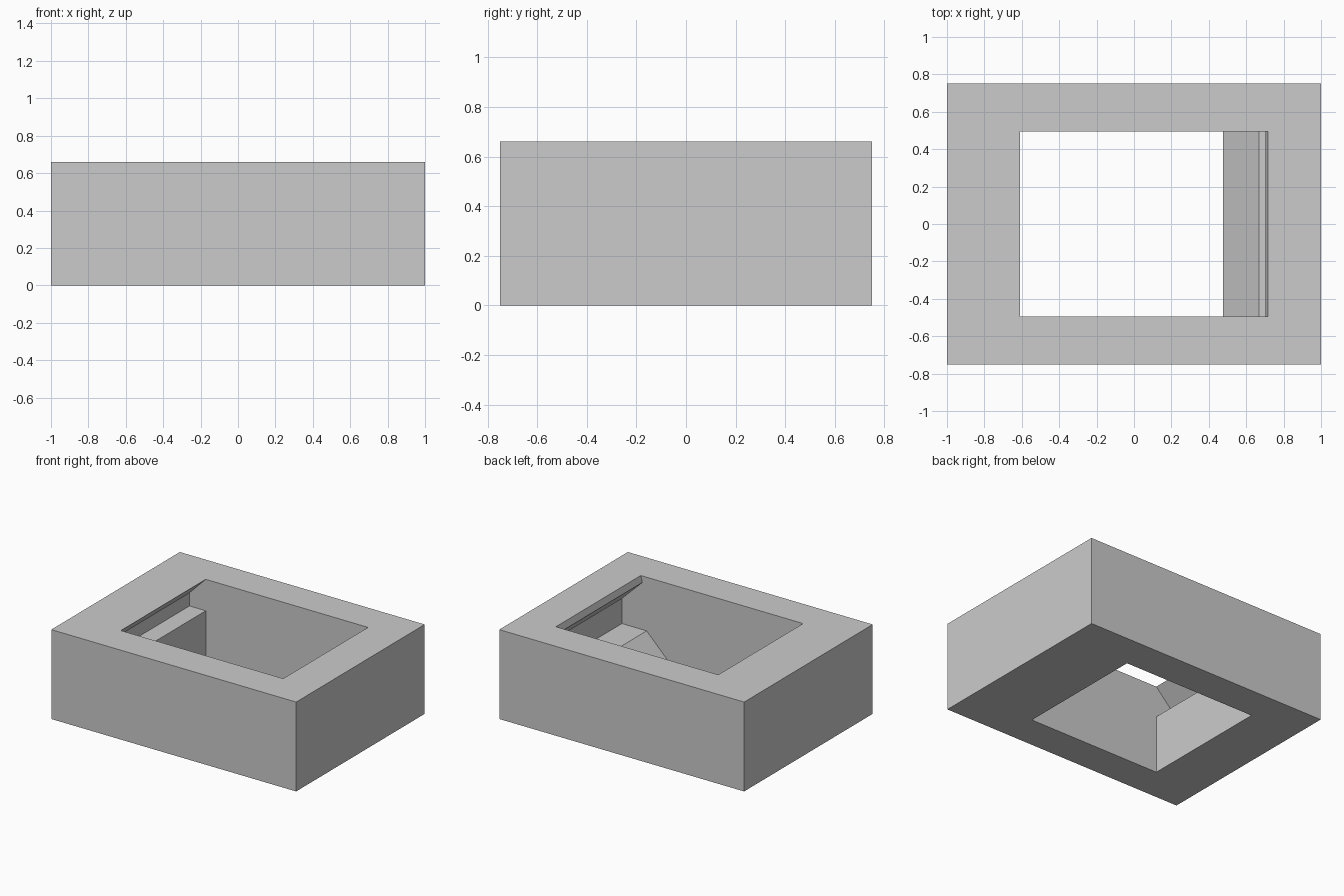
import bpy
import bmesh

default_cube = bpy.data.objects.get("Cube")
if default_cube:
    bpy.data.objects.remove(default_cube, do_unlink=True)

WIDTH, DEPTH, HEIGHT = 2.0, 1.5, 0.66
OPENING_DEPTH = 0.99
MARGIN = 0.2

grey = bpy.data.materials.new("plain_grey")
grey.use_nodes = True
grey.diffuse_color = (0.6, 0.6, 0.6, 1)
grey.node_tree.nodes["Principled BSDF"].inputs["Base Color"].default_value = (0.6, 0.6, 0.6, 1)


def prism(name, profile, depth):
    """Extrude an x-z profile along y, centred on y = 0."""
    bm = bmesh.new()
    face = bm.faces.new([bm.verts.new((x, -depth / 2, z)) for x, z in profile])
    sweep = bmesh.ops.extrude_face_region(bm, geom=[face])
    moved = [v for v in sweep["geom"] if isinstance(v, bmesh.types.BMVert)]
    bmesh.ops.translate(bm, verts=moved, vec=(0, depth, 0))
    bmesh.ops.recalc_face_normals(bm, faces=bm.faces)
    mesh = bpy.data.meshes.new(name)
    bm.to_mesh(mesh)
    bm.free()
    mesh.materials.append(grey)
    obj = bpy.data.objects.new(name, mesh)
    bpy.context.collection.objects.link(obj)
    return obj


# Outer block
half = WIDTH / 2
block = prism("slotted_block",
              [(-half, 0), (half, 0), (half, HEIGHT), (-half, HEIGHT)], DEPTH)

# Through opening: ramp, shelf and undercut on the left, undercut ledge on the right
left_wall = [(0.476, -MARGIN), (0.476, 0.072), (0.668, 0.264), (0.87, 0.264),
             (0.87, 0.45), (0.703, 0.612), (0.716, HEIGHT), (0.716, HEIGHT + MARGIN)]
right_wall = [(-0.61, HEIGHT + MARGIN), (-0.61, HEIGHT), (-0.743, 0.525),
              (-0.743, 0.428), (-0.61, 0.428), (-0.61, -MARGIN)]
cutter = prism("opening_cutter", left_wall + right_wall, OPENING_DEPTH)
cutter.hide_render = True

# Cut the opening and drop the helper
cut = block.modifiers.new("opening", "BOOLEAN")
cut.operation = "DIFFERENCE"
cut.solver = "EXACT"
cut.object = cutter
bpy.context.view_layer.objects.active = block
bpy.ops.object.modifier_apply(modifier=cut.name)
bpy.data.objects.remove(cutter, do_unlink=True)
